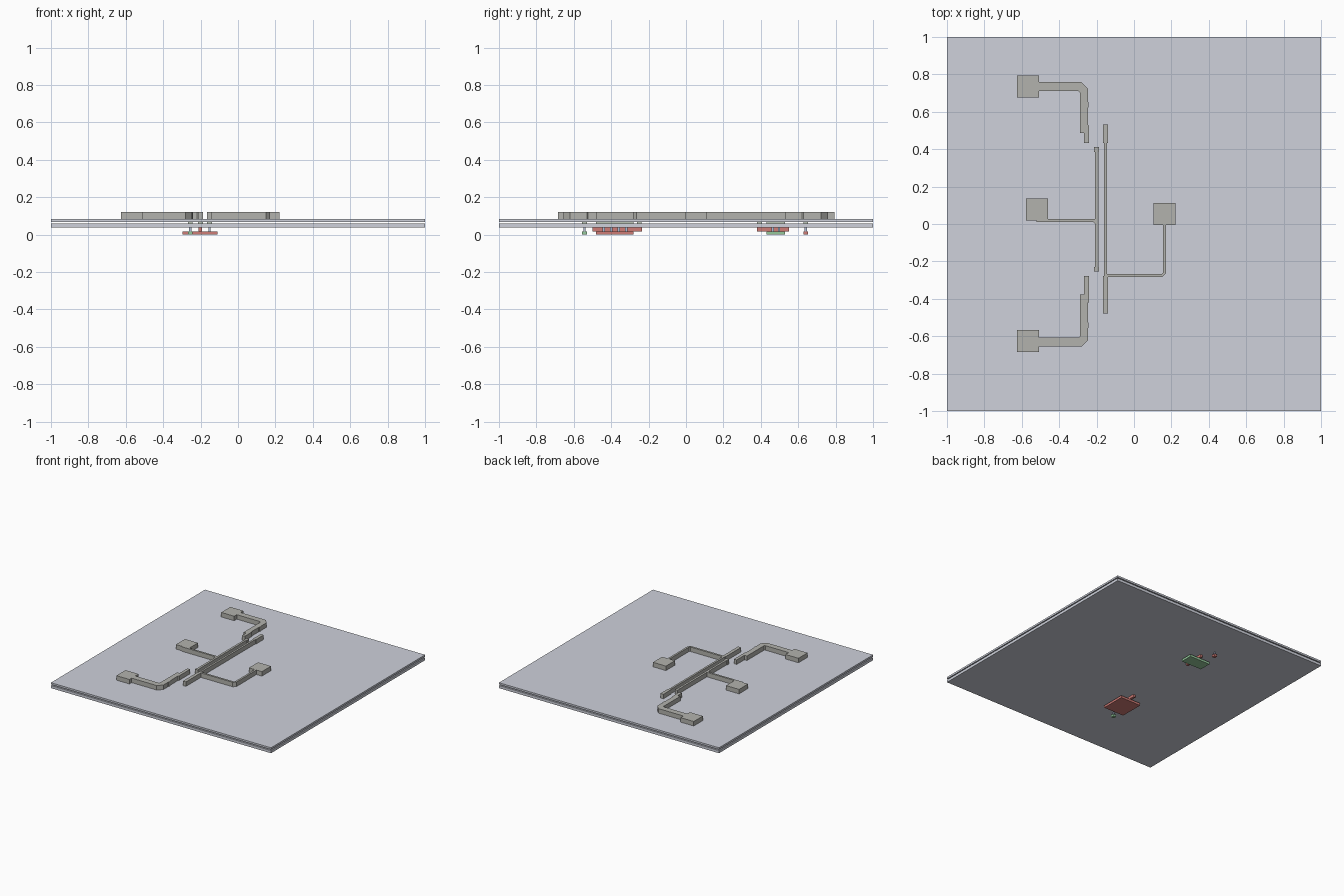
import bpy, bmesh

if "Cube" in bpy.data.objects:
    bpy.data.objects.remove(bpy.data.objects["Cube"])


def material(name, rgb):
    m = bpy.data.materials.new(name)
    m.diffuse_color = (*rgb, 1)
    m.use_nodes = True
    m.node_tree.nodes["Principled BSDF"].inputs["Base Color"].default_value = m.diffuse_color
    return m


RED = material("red", (0.62, 0.20, 0.18))
GREEN = material("green", (0.30, 0.58, 0.33))
PALE = material("pale_plate", (0.62, 0.64, 0.71))
METAL = material("metal", (0.45, 0.45, 0.42))
CONTACT = material("contact", (0.50, 0.56, 0.46))
VIA = material("via", (0.45, 0.52, 0.68))


def prism(name, points, z0, z1, mat):
    """Extrude a flat outline between two heights."""
    bm = bmesh.new()
    face = bm.faces.new([bm.verts.new((x, y, z0)) for x, y in points])
    ext = bmesh.ops.extrude_face_region(bm, geom=[face])
    up = [v for v in ext["geom"] if isinstance(v, bmesh.types.BMVert)]
    bmesh.ops.translate(bm, verts=up, vec=(0, 0, z1 - z0))
    bmesh.ops.recalc_face_normals(bm, faces=bm.faces)
    mesh = bpy.data.meshes.new(name)
    bm.to_mesh(mesh)
    bm.free()
    mesh.materials.append(mat)
    obj = bpy.data.objects.new(name, mesh)
    bpy.context.collection.objects.link(obj)
    return obj


def box(name, x0, x1, y0, y1, z0, z1, mat):
    return prism(name, [(x0, y0), (x1, y0), (x1, y1), (x0, y1)], z0, z1, mat)


# layer heights
Z_WELL, Z_POLY, Z_LOW, Z_GAP, Z_UP, Z_METAL = 0.018, 0.039, 0.061, 0.069, 0.084, 0.121

# insulating plates with a thin gap between them
box("lower_plate", -1, 1, -1, 1, Z_POLY, Z_LOW, PALE)
box("upper_plate", -1, 1, -1, 1, Z_GAP, Z_UP, PALE)


def top(name, points):
    return prism(name, points, Z_UP, Z_METAL, METAL)


# square terminal pads
PAD = 0.118
for name, x, y in (("upper_supply_pad", -0.626, 0.676), ("lower_supply_pad", -0.626, -0.684),
                   ("input_pad", -0.578, 0.019), ("output_pad", 0.103, -0.005)):
    box(name, x, x + PAD, y, y + PAD, Z_UP, Z_METAL, METAL)

# supply traces: same bent shape, mirrored, with different leg ends
for name, s, mid, jog, step, end in (("upper_supply_trace", 1, 0.734, 0.64, 0.487, 0.433),
                                     ("lower_supply_trace", -1, 0.631, 0.543, 0.378, 0.278)):
    a, b = mid - 0.024, mid + 0.024
    pts = [(-0.508, b), (-0.28, b), (-0.245, b - 0.035), (-0.245, jog + 0.013),
           (-0.242, jog + 0.013), (-0.242, jog - 0.013), (-0.247, jog - 0.02),
           (-0.247, step + 0.045), (-0.241, step + 0.04), (-0.241, end), (-0.266, end),
           (-0.266, step), (-0.289, step), (-0.289, a - 0.007), (-0.296, a), (-0.508, a)]
    top(name, [(x, s * y) for x, y in pts])

# input bar and trace
top("input_bar", [(-0.213, -0.255), (-0.187, -0.255), (-0.187, -0.23), (-0.191, -0.23),
                  (-0.191, 0.385), (-0.187, 0.385), (-0.187, 0.412), (-0.213, 0.412),
                  (-0.213, 0.385), (-0.209, 0.385), (-0.209, 0.028), (-0.46, 0.028),
                  (-0.46, 0.019), (-0.52, 0.019), (-0.52, 0.012), (-0.219, 0.012),
                  (-0.209, 0.002), (-0.209, -0.23), (-0.213, -0.23)])

# output bar and trace
top("output_bar", [(-0.166, -0.478), (-0.139, -0.478), (-0.139, -0.284), (0.151, -0.284),
                   (0.171, -0.264), (0.171, -0.005), (0.155, -0.005), (0.155, -0.26),
                   (0.148, -0.267), (-0.145, -0.267), (-0.145, 0.433), (-0.139, 0.433),
                   (-0.139, 0.532), (-0.166, 0.532), (-0.166, 0.433), (-0.161, 0.433),
                   (-0.161, -0.278), (-0.166, -0.278)])


def stack(name, x, y0, y1, vias, z0):
    """Contact pad in the gap with thin vias running down to a layer."""
    box(name + "_contact", x - 0.013, x + 0.013, y0, y1, Z_LOW, Z_GAP, CONTACT)
    for vy in vias:
        box(name + "_via", x - 0.006, x + 0.006, vy - 0.006, vy + 0.006, z0, Z_LOW, VIA)


# two transistors: well, gate strip, side contacts, gate contact, body tie
for name, y0, y1, g0, g1, gate_y, body_y, n, mat, tie in (
        ("large", -0.48, -0.28, -0.50, -0.236, -0.25, -0.543, 4, RED, GREEN),
        ("small", 0.43, 0.53, 0.38, 0.55, 0.393, 0.64, 2, GREEN, RED)):
    box(name + "_well", -0.296, -0.11, y0, y1, 0, Z_WELL, mat)
    box(name + "_gate", -0.212, -0.192, g0, g1, Z_WELL, Z_POLY, RED)
    step = (y1 - y0) / (n + 1)
    vias = [y0 + step * (i + 1) for i in range(n)]
    stack(name + "_source", -0.255, y0, y1, vias, Z_WELL)
    stack(name + "_drain", -0.152, y0, y1, vias, Z_WELL)
    stack(name + "_gate", -0.2, gate_y - 0.013, gate_y + 0.013, [gate_y], Z_POLY)
    stack(name + "_body", -0.255, body_y - 0.013, body_y + 0.013, [body_y], Z_WELL)
    box(name + "_body_tie", -0.268, -0.242, body_y - 0.013, body_y + 0.013, 0, Z_WELL, tie)
